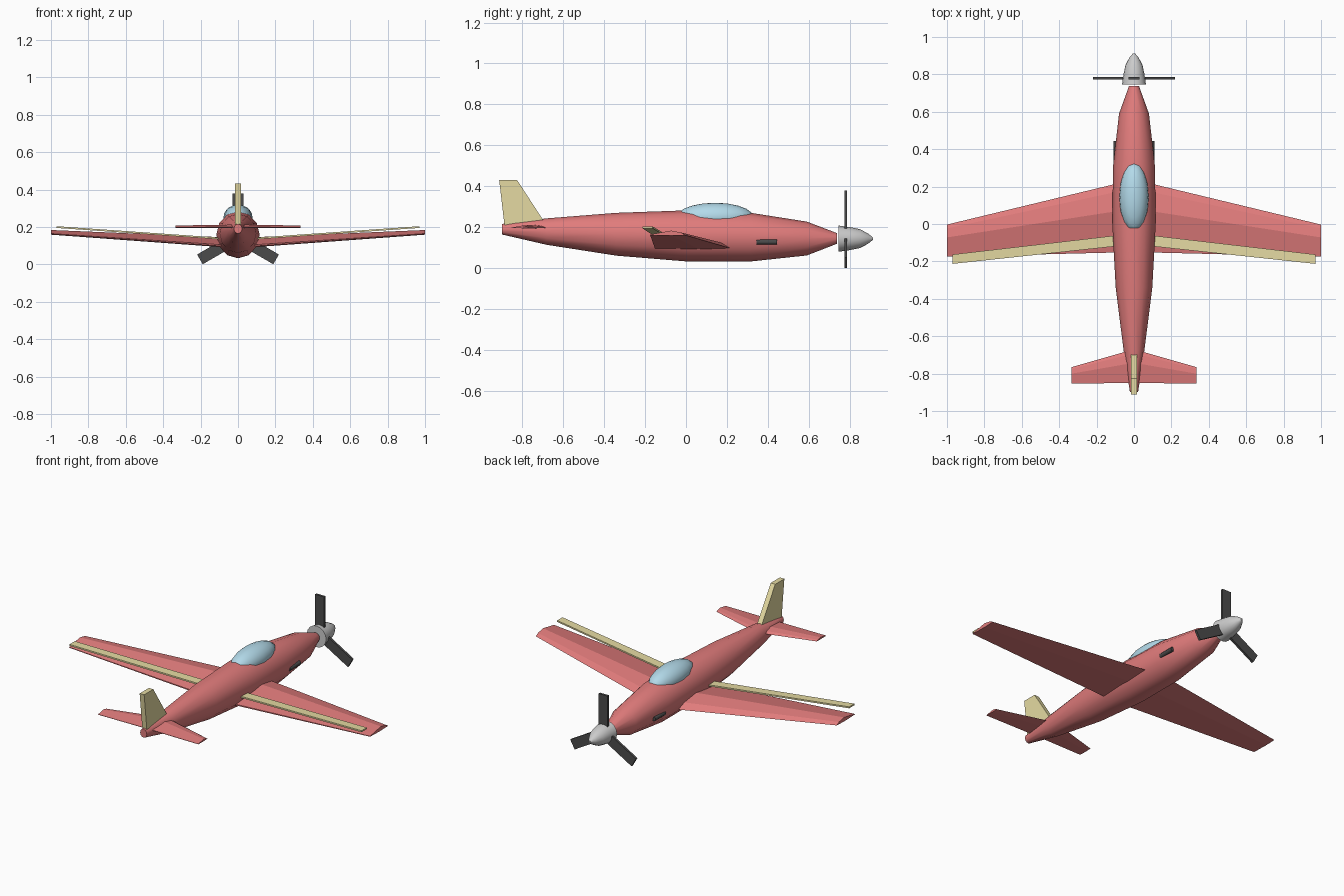
import bpy, bmesh, math
from mathutils import Matrix, Vector

if "Cube" in bpy.data.objects:
    bpy.data.objects.remove(bpy.data.objects["Cube"])


def material(name, r, g, b):
    m = bpy.data.materials.new(name)
    m.diffuse_color = (r, g, b, 1)
    m.use_nodes = True
    m.node_tree.nodes["Principled BSDF"].inputs["Base Color"].default_value = m.diffuse_color
    return m


RED = material("red_paint", 0.75, 0.2, 0.2)
YELLOW = material("yellow_paint", 0.78, 0.7, 0.36)
GLASS = material("glass", 0.45, 0.7, 0.82)
DARK = material("dark_metal", 0.07, 0.07, 0.07)


def finish(name, bm, mat=None, smooth=None, mirror=False):
    bmesh.ops.recalc_face_normals(bm, faces=bm.faces)
    me = bpy.data.meshes.new(name)
    bm.to_mesh(me)
    bm.free()
    ob = bpy.data.objects.new(name, me)
    bpy.context.collection.objects.link(ob)
    if mat:
        me.materials.append(mat)
    if smooth:
        bpy.ops.object.select_all(action='DESELECT')
        ob.select_set(True)
        bpy.context.view_layer.objects.active = ob
        bpy.ops.object.shade_smooth_by_angle(angle=math.radians(smooth))
    if mirror:
        ob.modifiers.new("mirror", 'MIRROR')
    return ob


def loft(rings):
    """Skin a list of equal-length point rings and cap both ends."""
    bm = bmesh.new()
    vs = [[bm.verts.new(p) for p in ring] for ring in rings]
    n = len(vs[0])
    for a, b in zip(vs, vs[1:]):
        for i in range(n):
            j = (i + 1) % n
            bm.faces.new((a[i], a[j], b[j], b[i]))
    bm.faces.new(vs[0])
    bm.faces.new(vs[-1])
    return bm


def ellipse(y, zc, rx, rz, n):
    return [(rx * math.cos(2 * math.pi * i / n), y, zc + rz * math.sin(2 * math.pi * i / n))
            for i in range(n)]


def box(size, centre):
    bm = bmesh.new()
    bmesh.ops.create_cube(bm, size=1, matrix=Matrix.Translation(centre) @ Matrix.Diagonal((*size, 1)))
    return bm


# fuselage: y, bottom z, top z, half width
body = [(-0.897, 0.165, 0.217, 0.022), (-0.68, 0.115, 0.244, 0.055),
        (-0.34, 0.062, 0.271, 0.098), (0.0, 0.034, 0.283, 0.116),
        (0.31, 0.033, 0.272, 0.112), (0.59, 0.063, 0.228, 0.08),
        (0.737, 0.12, 0.172, 0.027)]
finish("fuselage", loft([ellipse(y, (a + b) / 2, w, (b - a) / 2, 12) for y, a, b, w in body]),
       RED, smooth=40)

# canopy
bm = bmesh.new()
bmesh.ops.create_uvsphere(bm, u_segments=16, v_segments=10, radius=1,
                          matrix=Matrix.Translation((0, 0.142, 0.25)) @ Matrix.Diagonal((0.078, 0.188, 0.07, 1)))
finish("canopy", bm, GLASS, smooth=40)

# wings and tailplane share one airfoil (chord fraction, height fraction)
AIRFOIL = [(0, 0), (0.12, 0.075), (0.4, 0.13), (1, 0.02), (1, 0), (0.4, -0.015)]


def section(x, lead, trail, z, scale=1):
    c = lead - trail
    return [(x, lead - u * c, z + v * c * scale) for u, v in AIRFOIL]


finish("wings", loft([section(-1, -0.003, -0.175, 0.162), section(0, 0.238, -0.15, 0.092),
                      section(1, -0.003, -0.175, 0.162)]), RED)
finish("tailplane", loft([section(-0.333, -0.765, -0.853, 0.197), section(0, -0.67, -0.85, 0.197, 0.7),
                          section(0.333, -0.765, -0.853, 0.197)]), RED)


# flaps: thin strips above the wing trailing edges
def strip(x, y, z, chord=0.05, t=0.009):
    return [(x, y + sy * chord / 2, z + sz * t / 2) for sy, sz in ((1, 1), (-1, 1), (-1, -1), (1, -1))]


finish("flaps", loft([strip(0.05, -0.085, 0.136, 0.058), strip(0.97, -0.188, 0.2)]), YELLOW, mirror=True)

# fin: extruded side profile
fin = [(-0.697, 0.235), (-0.825, 0.432), (-0.912, 0.432), (-0.885, 0.2), (-0.7, 0.2)]
finish("fin", loft([[(x, y, z) for y, z in fin] for x in (-0.015, 0.015)]), YELLOW)

# spinner
HUB = Vector((0, 0.78, 0.145))
cone = [(0.745, 0.064), (0.8, 0.056), (0.85, 0.046), (0.89, 0.024), (0.912, 0.006)]
finish("spinner", loft([ellipse(y, HUB.z, r, r, 16) for y, r in cone]), smooth=40)

# propeller blades
for k in range(3):
    bm = box((0.06, 0.014, 0.2), (0, 0, 0.135))
    bm.transform(Matrix.Translation(HUB) @ Matrix.Rotation(k * 2 * math.pi / 3, 4, 'Y'))
    finish(f"propeller_blade_{k + 1}", bm, DARK)

# exhaust stubs
bm = bmesh.new()
bmesh.ops.create_cone(bm, cap_ends=True, segments=10, radius1=0.013, radius2=0.013, depth=0.1,
                      matrix=Matrix.Translation((0.096, 0.393, 0.129)) @ Matrix.Rotation(math.pi / 2, 4, 'X'))
finish("exhausts", bm, DARK, smooth=40, mirror=True)
